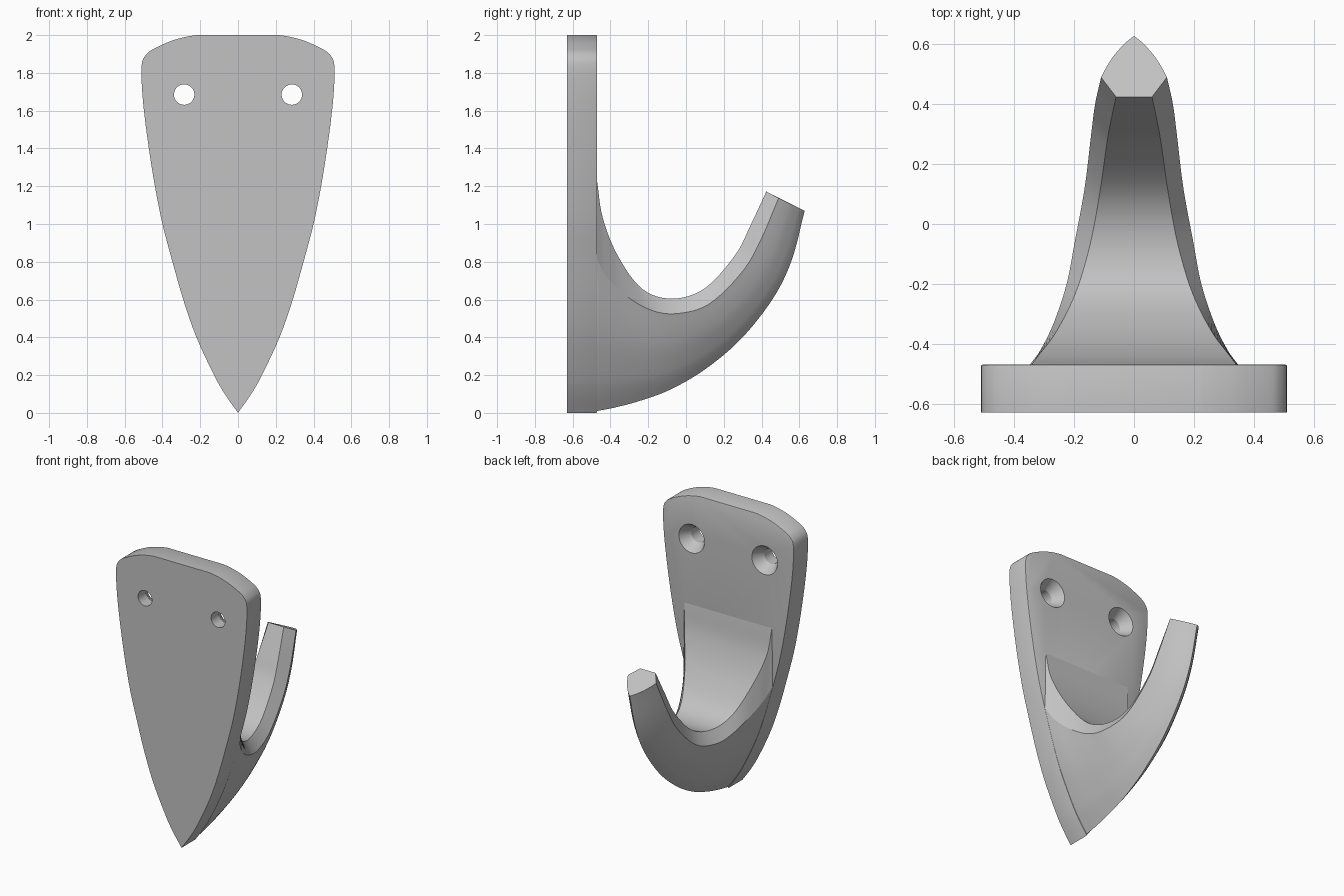
import bpy, bmesh, math
from mathutils import Vector, Matrix

cube = bpy.data.objects.get("Cube")
if cube:
    bpy.data.objects.remove(cube, do_unlink=True)

BACK, FRONT = -0.47, -0.63   # the two faces of the wall plate
grey = bpy.data.materials.new("plain grey")
grey.use_nodes = True
grey.diffuse_color = (0.54, 0.54, 0.54, 1)
grey.node_tree.nodes["Principled BSDF"].inputs["Base Color"].default_value = grey.diffuse_color


def smooth_path(rows, steps):
    """Catmull-Rom interpolation through rows of any length."""
    pts = [Vector(r) for r in rows]
    pts = [2 * pts[0] - pts[1]] + pts + [2 * pts[-1] - pts[-2]]
    out = []
    for a, b, c, d in zip(pts, pts[1:], pts[2:], pts[3:]):
        for k in range(steps):
            t = k / steps
            out.append(b + (c - a) * t / 2 + (2 * a - 5 * b + 4 * c - d) * t**2 / 2
                       + (3 * b - a - 3 * c + d) * t**3 / 2)
    return out + [pts[-2]]


def make_object(name, bm):
    bmesh.ops.recalc_face_normals(bm, faces=bm.faces)
    mesh = bpy.data.meshes.new(name)
    bm.to_mesh(mesh)
    bm.free()
    mesh.materials.append(grey)
    ob = bpy.data.objects.new(name, mesh)
    bpy.context.collection.objects.link(ob)
    return ob


def select_only(ob):
    bpy.ops.object.select_all(action='DESELECT')
    ob.select_set(True)
    bpy.context.view_layer.objects.active = ob


# Half outline of the plate (x, z); the lower part also shapes the hook's flanks
SHOULDER_X, SHOULDER_Z = 0.35, 0.81
lower = smooth_path([(0, 0), (.07, .1), (.127, .2), (.22, .4), (.29, .6),
                     (SHOULDER_X, SHOULDER_Z)], 4)
upper = smooth_path([(SHOULDER_X, SHOULDER_Z), (.4, 1), (.44, 1.2), (.472, 1.4), (.498, 1.6),
                     (.51, 1.75), (.509, 1.85), (.488, 1.895), (.45, 1.925), (.36, 1.967),
                     (.28, 1.99), (.22, 2)], 4)
half = lower + upper[1:]

# Wall plate, with a fine bevel around its back rim
bm = bmesh.new()
outline = half + [Vector((-p.x, p.y)) for p in reversed(half[1:])]
face = bm.faces.new([bm.verts.new((p.x, FRONT, p.y)) for p in outline])
ext = bmesh.ops.extrude_face_region(bm, geom=[face])
moved = [v for v in ext["geom"] if isinstance(v, bmesh.types.BMVert)]
bmesh.ops.translate(bm, verts=moved, vec=(0, BACK - FRONT, 0))
rim = [e for e in bm.edges if all(v in moved for v in e.verts)]
bmesh.ops.bevel(bm, geom=rim, offset=0.006, segments=2, profile=0.5, affect='EDGES')
plate = make_object("wall_plate", bm)

# Countersunk screw holes, cut by turned profiles of (radius, y)
for side in (-1, 1):
    bm = bmesh.new()
    rings = []
    for radius, y in ((.054, -.8), (.054, -.545), (.1, BACK), (.1, -.4)):
        ring = bmesh.ops.create_circle(bm, segments=40, radius=radius, matrix=Matrix.Translation(
            (side * .285, y, 1.685)) @ Matrix.Rotation(math.pi / 2, 4, 'X'))["verts"]
        rings.append(ring)
    for a, b in zip(rings, rings[1:]):
        for i in range(len(a)):
            j = (i + 1) % len(a)
            bm.faces.new((a[i], a[j], b[j], b[i]))
    bm.faces.new(rings[0])
    bm.faces.new(rings[-1])
    cutter = make_object("screw_hole_cutter", bm)
    cutter.hide_render = True
    mod = plate.modifiers.new("screw_hole", 'BOOLEAN')
    mod.operation, mod.solver, mod.object = 'DIFFERENCE', 'EXACT', cutter
    select_only(plate)
    bpy.ops.object.modifier_apply(modifier=mod.name)
    bpy.data.objects.remove(cutter, do_unlink=True)

# Hook stations: inner edge (y, z, half width), shoulder (y, z, half width), keel (y, z)
stations = smooth_path([
    (-.47, 1.22, .342, -.47, .81, .348, -.47, .01),
    (-.44, 1.03, .32, -.42, .72, .312, -.37, .03),
    (-.36, .83, .26, -.33, .63, .268, -.24, .065),
    (-.23, .655, .195, -.2, .55, .225, -.08, .125),
    (-.07, .605, .147, -.06, .525, .198, .1, .23),
    (.1, .66, .115, .12, .575, .165, .29, .39),
    (.26, .835, .092, .3, .75, .143, .46, .605),
    (.34, .99, .078, .4, .925, .13, .56, .81),
    (.425, 1.172, .06, .49, 1.137, .11, .628, 1.07)], 6)


def section(st):
    """Closed hook section: flat inside, chamfers, curved flanks, sharp keel."""
    iy, iz, iw, sy, sz, sw, ky, kz = st
    right = [Vector((iw, iy, iz))]
    for p in reversed(lower):
        s = p.y / SHOULDER_Z
        right.append(Vector((sw * p.x / SHOULDER_X, ky + (sy - ky) * s, kz + (sz - kz) * s)))
    return right + [Vector((-v.x, v.y, v.z)) for v in reversed(right[:-1])]


# Hook, lofted through its sections and rooted inside the plate
sections = [section(st) for st in stations]
root = [Vector((v.x * .94, v.y - .06, v.z)) for v in sections[0]]
bm = bmesh.new()
loops = [[bm.verts.new(v) for v in sec] for sec in [root] + sections]
for a, b in zip(loops, loops[1:]):
    for i in range(len(a)):
        j = (i + 1) % len(a)
        bm.faces.new((a[i], a[j], b[j], b[i]))
bm.faces.new(loops[0])
bm.faces.new(loops[-1])
hook = make_object("hook", bm)

for ob in (plate, hook):
    select_only(ob)
    bpy.ops.object.shade_smooth_by_angle(angle=math.radians(28))
